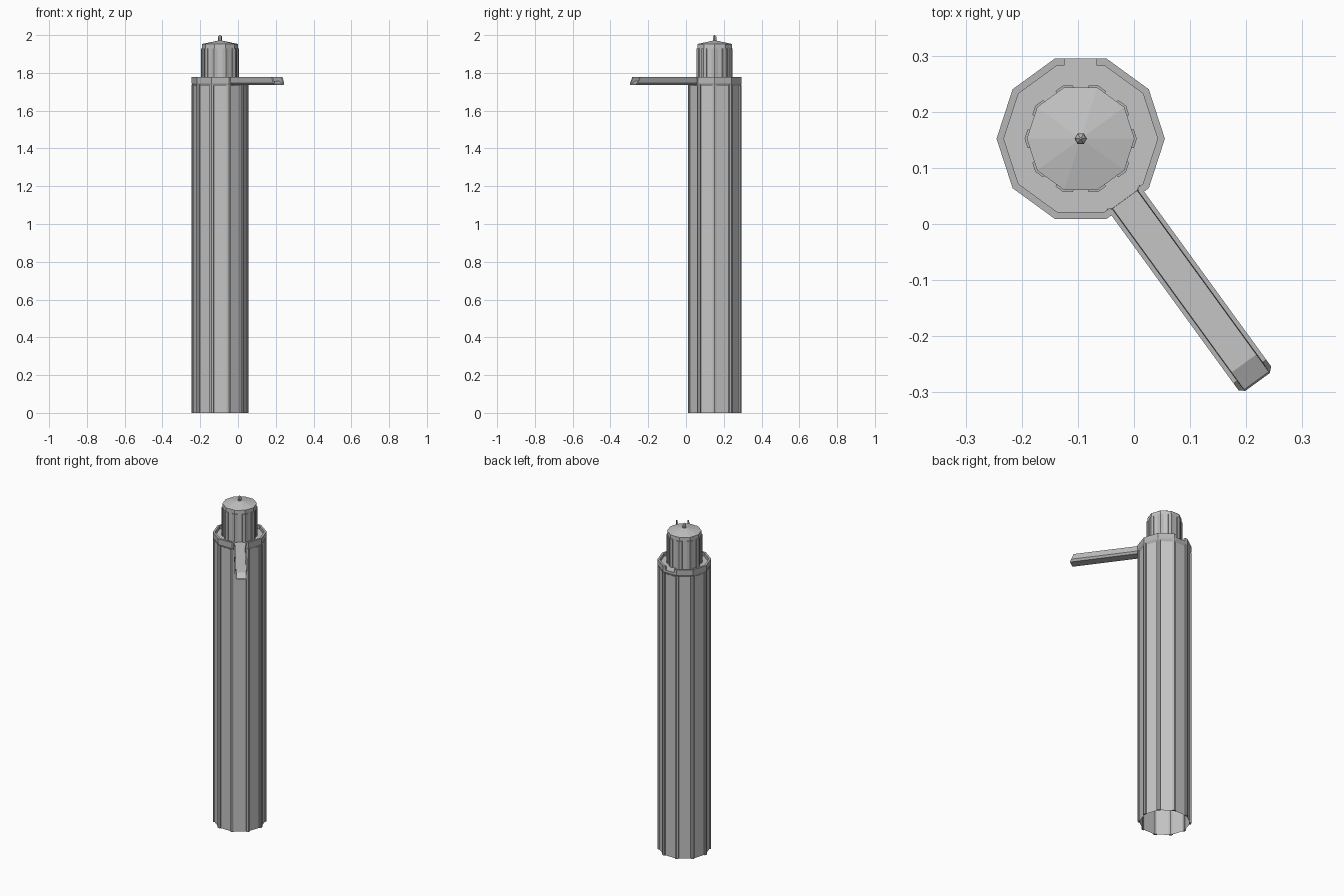
import bpy, bmesh, math
from mathutils import Vector

if "Cube" in bpy.data.objects:
    bpy.data.objects.remove(bpy.data.objects["Cube"])

CX, CY = -0.095, 0.152      # tower axis
N = 10                      # sides of the tower
STEP = 2 * math.pi / N


def material(name, v):
    m = bpy.data.materials.new(name)
    m.diffuse_color = (v, v, v, 1)
    m.use_nodes = True
    m.node_tree.nodes["Principled BSDF"].inputs["Base Color"].default_value = m.diffuse_color
    return m


LIGHT = material("light grey", 0.56)
TRIM = material("trim grey", 0.47)


def loft(name, rings, mats, caps=(True, True), rule=None):
    """Join equal-length rings of points with quads, then cap the ends."""
    bm = bmesh.new()
    vs = [[bm.verts.new(p) for p in r] for r in rings]
    n = len(rings[0])
    for a, b in zip(vs, vs[1:]):
        for i in range(n):
            j = (i + 1) % n
            bm.faces.new((a[i], a[j], b[j], b[i]))
    if caps[0]:
        bm.faces.new(vs[0][::-1])
    if caps[1]:
        bm.faces.new(vs[-1])
    bmesh.ops.recalc_face_normals(bm, faces=bm.faces)
    if rule:
        for f in bm.faces:
            f.material_index = rule(f)
    me = bpy.data.meshes.new(name)
    bm.to_mesh(me)
    bm.free()
    for m in mats:
        me.materials.append(m)
    ob = bpy.data.objects.new(name, me)
    bpy.context.collection.objects.link(ob)
    return ob


def polar(r, a, z=0.0):
    return Vector((CX + r * math.cos(a), CY + r * math.sin(a), z))


def ngon(r, z, n=N):
    return [polar(r, 2 * math.pi * i / n, z) for i in range(n)]


def prism(name, pts, z0, z1, mat):
    return loft(name, [[(p[0], p[1], z) for p in pts] for z in (z0, z1)], [mat])


def corner_ribs(name, r_out, r_in, d, z0, z1):
    """Chevron strips wrapped round every corner of the decagon."""
    for k in range(N):
        a = k * STEP
        o, i = polar(r_out, a), polar(r_in, a)
        dl = (polar(r_out, a - STEP) - o).normalized() * d
        dr = (polar(r_out, a + STEP) - o).normalized() * d
        prism(f"{name}_{k}", [o + dl, o, o + dr, i + dr, i, i + dl], z0, z1, TRIM)


# Shaft, hollow and open at the foot
loft("shaft", [ngon(0.143, 0), ngon(0.143, 1.73)], [LIGHT], caps=(False, True))
corner_ribs("shaft_rib", 0.15, 0.14, 0.011, 0, 1.738)

# Cornice with chamfered underside and pale deck
loft("deck", [ngon(0.142, 1.73), ngon(0.15, 1.745), ngon(0.15, 1.757)], [TRIM, LIGHT],
     rule=lambda f: 0 if f.normal.z < 0.9 else 1)

# Parapet walls, with gaps at the back and at the spout
GAPS = {2: 0.0285, 8: 0.030}
for k in range(N):
    o0, o1 = polar(0.15, k * STEP), polar(0.15, (k + 1) * STEP)
    i0, i1 = polar(0.137, k * STEP), polar(0.137, (k + 1) * STEP)
    if k in GAPS:
        mo, mi = (o0 + o1) / 2, (i0 + i1) / 2
        g = (o1 - o0).normalized() * GAPS[k]
        prism(f"parapet_{k}_a", [o0, mo - g, mi - g, i0], 1.755, 1.778, TRIM)
        prism(f"parapet_{k}_b", [mo + g, o1, i1, mi + g], 1.755, 1.778, TRIM)
    else:
        prism(f"parapet_{k}", [o0, o1, i1, i0], 1.755, 1.778, TRIM)

# Spout: open channel reaching out from the deck, sloped at its lip
ang = -math.radians(54)
out = Vector((math.cos(ang), math.sin(ang), 0))
side = Vector((-out.y, out.x, 0))


def section(root, lip_top, lip_low, floor):
    prof = [(-0.036, 1.778, lip_top), (-0.036, 1.747, lip_low - 0.008), (-0.027, 1.735, lip_low),
            (0.027, 1.735, lip_low), (0.036, 1.747, lip_low - 0.008), (0.036, 1.778, lip_top),
            (0.028, 1.778, lip_top), (0.027, floor, root), (-0.027, floor, root),
            (-0.028, 1.778, lip_top)]
    return [Vector((CX, CY, z)) + side * s + out * t for s, z, t in prof]


def spout_rule(f):
    c = f.calc_center_median()
    s = abs((c - Vector((CX, CY, 0))).dot(side))
    return 1 if f.normal.z > 0.4 and s < 0.02 else 0


loft("spout", [section(0.134, 0.134, 0.134, 1.7575), section(0.495, 0.495, 0.495, 1.7575),
               section(0.533, 0.513, 0.536, 1.740)], [TRIM, LIGHT], rule=spout_rule)

# Turret with low pointed roof
loft("turret", [ngon(0.095, 1.755), ngon(0.095, 1.953)], [LIGHT])
loft("turret_roof", [ngon(0.096, 1.953), ngon(0.004, 1.972)], [LIGHT])
corner_ribs("turret_rib", 0.1, 0.092, 0.017, 1.757, 1.93)

# Finial
loft("finial", [ngon(0.009, 1.965, 6), ngon(0.011, 1.985, 6), ngon(0.009, 1.994, 6),
                ngon(0.002, 2.0, 6)], [TRIM])
